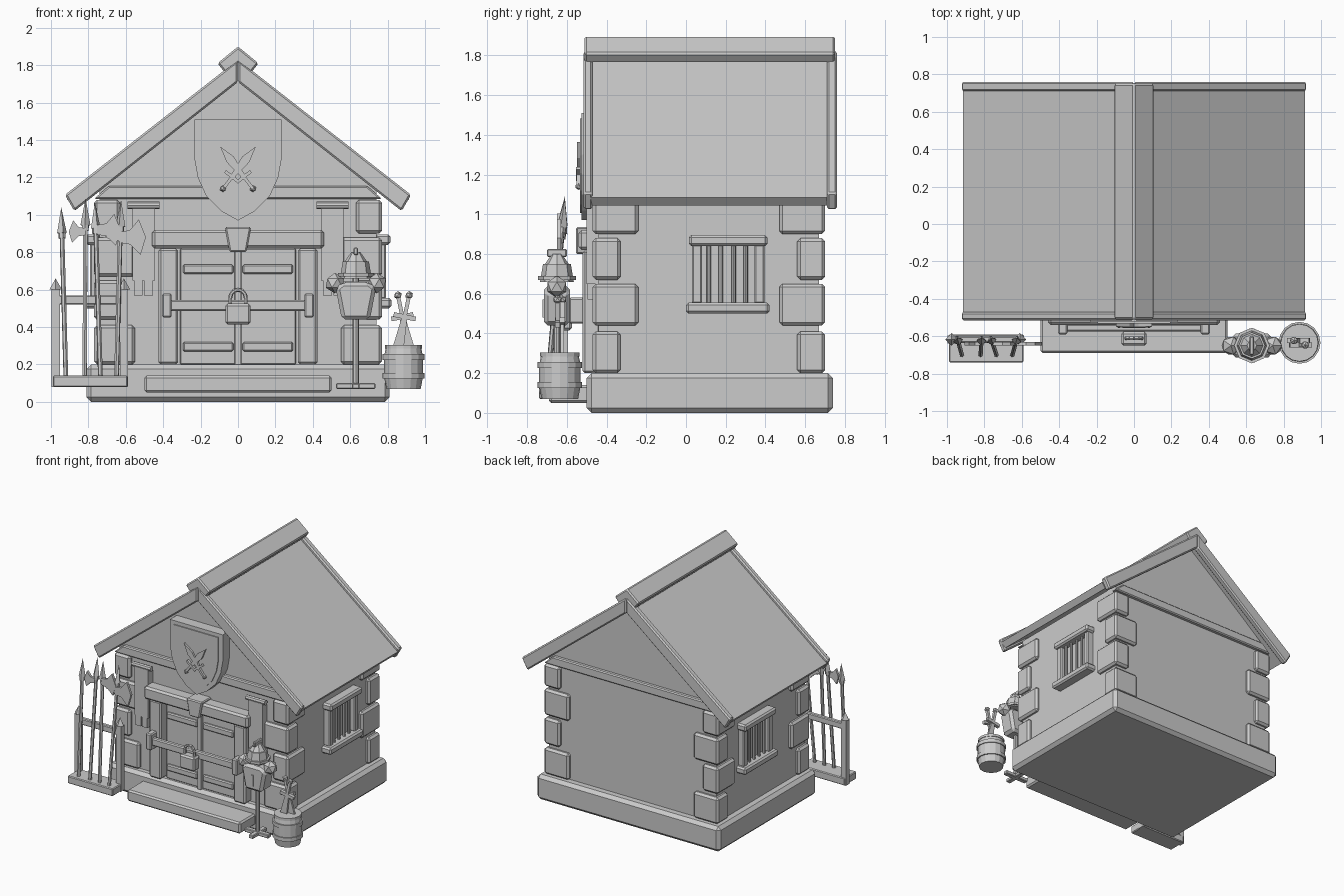
import bpy, bmesh, math
from mathutils import Vector, Matrix

if "Cube" in bpy.data.objects:
    bpy.data.objects.remove(bpy.data.objects["Cube"])

stone = bpy.data.materials.new("plain_grey")
stone.use_nodes = True
GREY = (0.6, 0.6, 0.6, 1)
stone.diffuse_color = GREY
stone.node_tree.nodes["Principled BSDF"].inputs["Base Color"].default_value = GREY


def finish(name, bm, bevel=0):
    bmesh.ops.recalc_face_normals(bm, faces=bm.faces)
    mesh = bpy.data.meshes.new(name)
    bm.to_mesh(mesh)
    bm.free()
    mesh.materials.append(stone)
    ob = bpy.data.objects.new(name, mesh)
    bpy.context.collection.objects.link(ob)
    if bevel:
        mod = ob.modifiers.new("chamfer", "BEVEL")
        mod.width, mod.segments = bevel, 1
    return ob


def prism(name, pts, y0, y1, bevel=0):
    """Outline in x-z, extruded along y."""
    bm = bmesh.new()
    face = bm.faces.new([bm.verts.new((x, y0, z)) for x, z in pts])
    out = bmesh.ops.extrude_face_region(bm, geom=[face])["geom"]
    verts = [v for v in out if isinstance(v, bmesh.types.BMVert)]
    bmesh.ops.translate(bm, vec=(0, y1 - y0, 0), verts=verts)
    return finish(name, bm, bevel)


def box(name, x0, x1, y0, y1, z0, z1, bevel=0):
    return prism(name, [(x0, z0), (x1, z0), (x1, z1), (x0, z1)], y0, y1, bevel)


def rod(name, a, b, r, r2=None, sides=8):
    a, b = Vector(a), Vector(b)
    d = b - a
    turn = d.to_track_quat("Z", "Y").to_matrix().to_4x4()
    bm = bmesh.new()
    bmesh.ops.create_cone(bm, cap_ends=True, segments=sides, radius1=r, depth=d.length,
                          radius2=r if r2 is None else r2,
                          matrix=Matrix.Translation((a + b) / 2) @ turn)
    return finish(name, bm)


def ball(name, p, r):
    bm = bmesh.new()
    bmesh.ops.create_icosphere(bm, subdivisions=1, radius=r, matrix=Matrix.Translation(p))
    return finish(name, bm)


def mirrored(half):
    return half + [(-x, z) for x, z in reversed(half) if abs(x) > 1e-6]


def sword(name, pommel, tip, y, w):
    """Flat sword between two x-z points."""
    p, t = Vector(pommel), Vector(tip)
    u = t - p
    v = Vector((-u.y, u.x)).normalized()

    def plate(part, outline, th):
        prism(name + part, [tuple(p + u * a + v * b) for a, b in outline], y - th, y + th)
    plate("_blade", [(.3, -w * .5), (.3, w * .5), (.7, w), (1, 0), (.7, -w)], .008)
    plate("_guard", [(.25, -w * 2), (.31, -w * 2), (.31, w * 2), (.25, w * 2)], .013)
    plate("_grip", [(0, -w * .35), (.27, -w * .35), (.27, w * .35), (0, w * .35)], .011)
    ball(name + "_pommel", (p.x, y, p.y), w * .75)


# Building body
box("base", -.81, .81, -.5, .74, 0, .2, .025)
box("front_step", -.5, .5, -.69, -.48, .05, .14, .012)
prism("walls", mirrored([(.74, .15), (.74, 1.14), (0, 1.74)]), -.44, .67)
for name, y0, y1 in (("front", -.47, -.42), ("back", .65, .70)):
    prism(name + "_gable_beam", mirrored([(.77, 1.085), (.69, 1.155)]), y0, y1, .008)

# Corner stones alternate long and short on each face
for sx in (-1, 1):
    for front in (True, False):
        for i, (z0, z1) in enumerate([(.2, .41), (.44, .65), (.67, .88), (.9, 1.08)]):
            lx, ly = (.22, .14) if i % 2 == 0 else (.14, .23)
            xs = sorted((sx * .77, sx * (.77 - lx)))
            ys = (-.47, -.47 + ly) if front else (.70 - ly, .70)
            box("corner_stone", *xs, *ys, z0, z1, .016)

# Roof
prism("roof", [(0, 1.8), (.915, 1.085), (.88, 1.045), (0, 1.73), (-.88, 1.045), (-.915, 1.085)],
      -.48, .71)
for name, y0, y1 in (("front", -.515, -.47), ("back", .71, .76)):
    for s in (-1, 1):
        prism(name + "_barge_board", [(0, 1.83), (s * .925, 1.107), (s * .875, 1.02), (0, 1.71)],
              y0, y1, .01)
prism("ridge_cap", [(0, 1.9), (.11, 1.81), (.07, 1.76), (0, 1.81), (-.07, 1.76), (-.11, 1.81)],
      -.51, .75, .01)

# Barred windows on both sides
for s in (-1, 1):
    def side_box(name, x, y0, y1, z0, z1, bevel=0):
        xs = sorted((s * .73, s * x))
        box(name, *xs, y0, y1, z0, z1, bevel)
    side_box("window_sill", .82, 0, .42, .5, .555, .012)
    side_box("window_lintel", .815, .015, .41, .84, .895, .012)
    side_box("window_pane", .745, .05, .38, .55, .85)
    for y in (.03, .345):
        side_box("window_post", .79, y, y + .05, .55, .85, .008)
    for y in (.115, .175, .24, .3):
        rod("window_bar", (s * .77, y, .55), (s * .77, y, .85), .011)

# Double door with frame, cross bar and padlock
box("door_lintel", -.46, .46, -.54, -.43, .82, .92, .015)
prism("keystone", mirrored([(.045, .8), (.07, .935)]), -.555, -.43, .008)
box("door_centre_strip", -.015, .015, -.49, -.43, .2, .82)
for s in (-1, 1):
    def door_box(name, x0, x1, *rest):
        box(name, *sorted((s * x0, s * x1)), *rest)
    door_box("door_jamb", .32, .425, -.52, -.43, .2, .82, .012)
    door_box("door_leaf", .012, .31, -.465, -.43, .2, .82, .006)
    for z in (.27, .685):
        door_box("door_strap", .025, .295, -.485, -.45, z, z + .05, .008)
    door_box("bar_bracket", .355, .405, -.59, -.5, .45, .58, .008)
    # Hanging banners with two tails
    rod("banner_rod", (s * .42, -.49, 1.05), (s * .59, -.49, 1.05), .02)
    door_box("banner", .445, .565, -.5, -.43, .65, 1.04)
    for x in (.455, .51):
        door_box("banner_tail", x, x + .047, -.497, -.43, .57, .65)
box("door_cross_bar", -.4, .4, -.575, -.535, .485, .545, .008)
box("padlock", -.068, .068, -.65, -.575, .415, .525, .012)
arc = [(.042 * math.cos(a), .555 + .045 * math.sin(a)) for a in
       [math.pi * i / 6 for i in range(7)]]
path = [(.042, .52)] + arc + [(-.042, .52)]
for (xa, za), (xb, zb) in zip(path, path[1:]):
    rod("padlock_shackle", (xa, -.612, za), (xb, -.612, zb), .011, sides=6)

# Shield with crossed swords
half = [(0, .97), (.09, 1.02), (.17, 1.1), (.215, 1.2), (.233, 1.3), (.233, 1.51)]
prism("shield", mirrored(half), -.525, -.43)
prism("shield_field", mirrored([(x * .84, 1.27 + (z - 1.27) * .88) for x, z in half]), -.533, -.5)
for s in (-1, 1):
    sword("shield_sword", (-s * .08, 1.14), (s * .095, 1.365), -.54, .024)

# Weapon rack
box("rack_base", -.99, -.59, -.74, -.59, .08, .14, .006)
for x in (-.975, -.61):
    box("rack_post", x - .022, x + .022, -.64, -.595, .08, .6)
    rod("rack_post_cap", (x, -.617, .6), (x, -.617, .66), .034, 0, 4)
box("rack_rail", -.97, -.61, -.635, -.6, .52, .57, .006)
for xa, xb, top in ((-.92, -.945, 1.04), (-.82, -.815, 1.09), (-.735, -.765, 1.07), (-.65, -.625, 1.08)):
    a, b = Vector((xa, -.7, .12)), Vector((xb, -.61, top))
    neck = a.lerp(b, .85)
    rod("pole_shaft", a, neck, .013, sides=6)
    rod("pole_collar", a.lerp(b, .82), neck, .02, sides=6)
    rod("pole_point", neck, b, .027, 0, 4)


def axe_blade(x, z, s, size):
    pts = [(0, .03), (.06, .04), (.11, .1), (.15, 0), (.12, -.1), (.06, -.04), (0, -.03)]
    prism("axe_blade", [(x + s * u * size, z + v * size) for u, v in pts], -.65, -.63)


axe_blade(-.815, .91, -1, .6)
axe_blade(-.755, .92, 1, .85)
axe_blade(-.635, .88, 1, .95)
prism("axe_spike", [(-.635, .91), (-.72, .88), (-.635, .86)], -.648, -.632)

# Armour stand
X, Y = .63, -.65
box("stand_foot", X - .105, X + .105, Y - .02, Y + .02, .07, .1, .005)
box("stand_foot_cross", X - .02, X + .02, Y - .09, Y + .09, .07, .098, .005)
rod("stand_pole", (X, Y, .08), (X, Y, .7), .017)
prism("breastplate", [(X + u, z) for u, z in
      [(-.075, .44), (.075, .44), (.108, .61), (.07, .64), (-.07, .64), (-.108, .61)]],
      Y - .065, Y + .065, .02)
box("breastplate_ridge", X - .008, X + .008, Y - .073, Y - .05, .48, .57)
rod("stand_arms", (X - .14, Y, .63), (X + .14, Y, .63), .014)
for s in (-1, 1):
    ball("shoulder_plate", (X + s * .112, Y, .635), .055)
rod("helmet_brim", (X, Y, .67), (X, Y, .69), .095)
rod("helmet_bowl", (X, Y, .66), (X, Y, .75), .085, .07)
rod("helmet_dome", (X, Y, .75), (X, Y, .8), .06, .025)
box("helmet_crest", X - .012, X + .012, Y - .05, Y + .05, .785, .825, .006)

# Barrel holding two swords
X, Y = .885, -.635
rings = [(.07, .092), (.14, .105), (.24, .105), (.3, .092)]
for (za, ra), (zb, rb) in zip(rings, rings[1:]):
    rod("barrel_staves", (X, Y, za), (X, Y, zb), ra, rb, 16)
for z in (.125, .225):
    rod("barrel_hoop", (X, Y, z), (X, Y, z + .03), .112, sides=16)
rod("barrel_rim", (X, Y, .285), (X, Y, .305), .1, sides=16)
for s in (-1, 1):
    sword("barrel_sword", (X - s * .03, .57), (X + s * .055, .16), Y + s * .012, .03)
